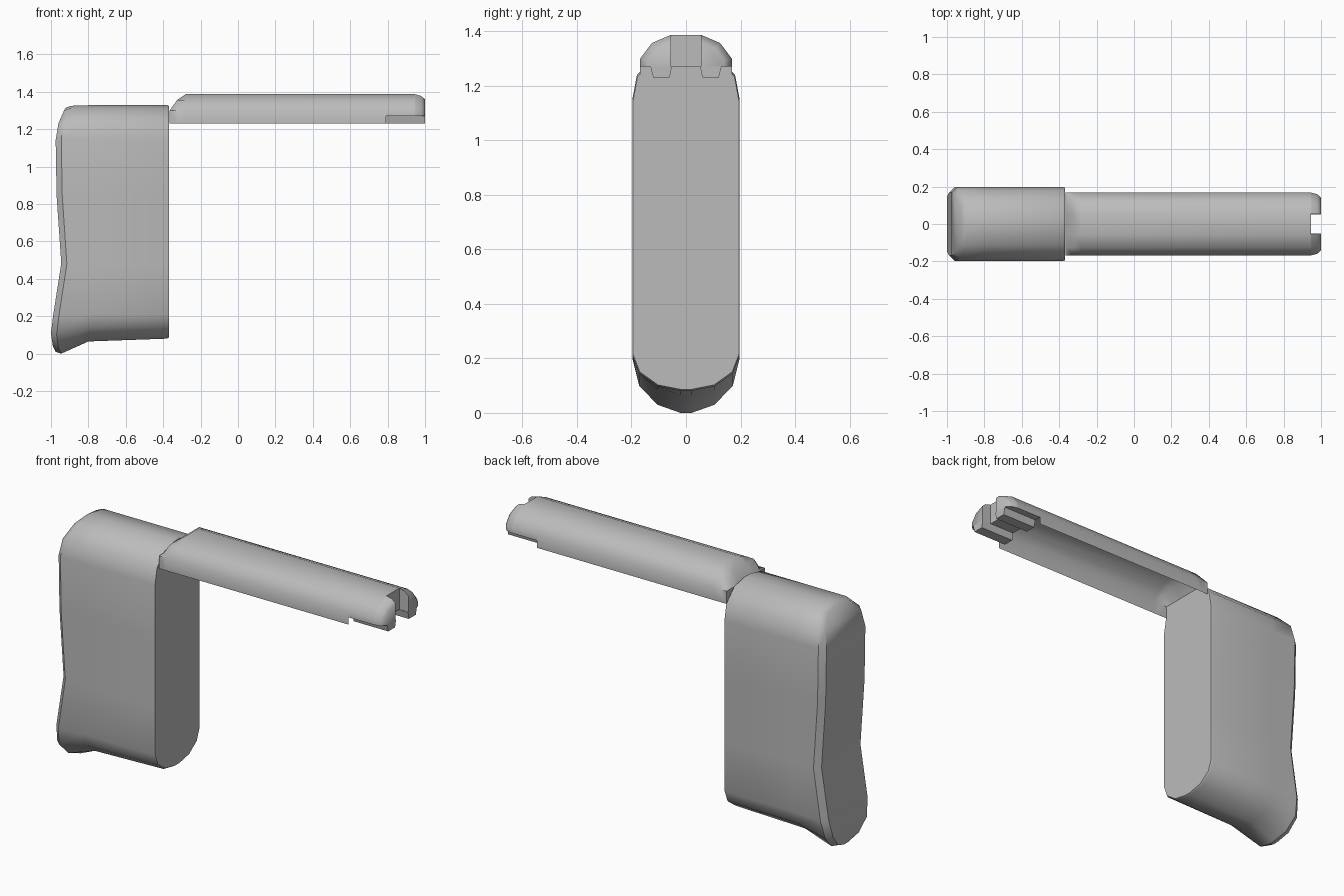
import bpy, bmesh, math

if "Cube" in bpy.data.objects:
    bpy.data.objects.remove(bpy.data.objects["Cube"])

grey = bpy.data.materials.new("plain_grey")
grey.diffuse_color = (0.5, 0.5, 0.5, 1)
grey.use_nodes = True
grey.node_tree.nodes["Principled BSDF"].inputs["Base Color"].default_value = grey.diffuse_color


def finish(name, bm, angle, recalc=True):
    if recalc:
        bmesh.ops.recalc_face_normals(bm, faces=bm.faces)
    me = bpy.data.meshes.new(name)
    bm.to_mesh(me)
    bm.free()
    me.materials.append(grey)
    ob = bpy.data.objects.new(name, me)
    bpy.context.collection.objects.link(ob)
    bpy.ops.object.select_all(action='DESELECT')
    bpy.context.view_layer.objects.active = ob
    ob.select_set(True)
    bpy.ops.object.shade_smooth_by_angle(angle=math.radians(angle))
    return ob


def mirrored(half):
    """Half section (x, y, z) from +y side, continued down the -y side."""
    return half + [(x, -y, z) for x, y, z in reversed(half)]


def loft(bm, halves, close_ring, caps):
    rings = [[bm.verts.new(p) for p in mirrored(h)] for h in halves]
    n = len(rings[0])
    for a, b in zip(rings, rings[1:]):
        for i in range(n if close_ring else n - 1):
            j = (i + 1) % n
            bm.faces.new((a[i], a[j], b[j], b[i]))
    # caps as strips across the width
    for k in caps:
        r = rings[k]
        for i in range(n // 2 - 1):
            bm.faces.new((r[i], r[i + 1], r[n - 2 - i], r[n - 1 - i]))
    bmesh.ops.remove_doubles(bm, verts=bm.verts, dist=0.0005)
    bmesh.ops.dissolve_degenerate(bm, edges=bm.edges, dist=0.0005)


# Grip: stadium section lofted from the flat front to the flared back
Y = [0.02, 0.105, 0.172, 0.197, 0.197, 0.197, 0.197, 0.18, 0.11, 0.02]
Z_FRONT = [0.08, 0.097, 0.145, 0.21, 0.48, 0.85, 1.15, 1.24, 1.31, 1.33]
Z_MID = [0.065, 0.085, 0.14, 0.21, 0.48, 0.85, 1.15, 1.24, 1.31, 1.328]
Z_BACK = [0.0, 0.03, 0.10, 0.20, 0.48, 0.85, 1.15, 1.24, 1.31, 1.325]
X_BACK = [-0.975, -0.99, -1.0, -0.988, -0.945, -0.97, -0.975, -0.96, -0.93, -0.92]
bm = bmesh.new()
front = [(-0.37, y * 0.985, 0.7 + (z - 0.7) * 0.99) for y, z in zip(Y, Z_FRONT)]
edge = [(-0.38, y, z) for y, z in zip(Y, Z_FRONT)]
mid = [(-0.8, y, z) for y, z in zip(Y, Z_MID)]
rim = [(x + 0.03, y, z) for x, y, z in zip(X_BACK, Y, Z_BACK)]
back = [(x, y * 0.86, 0.65 + (z - 0.65) * 0.985) for x, y, z in zip(X_BACK, Y, Z_BACK)]
loft(bm, [front, edge, mid, rim, back], True, [0, -1])
finish("grip", bm, 40)

# Slide cover: open-bottomed arch with a sloped, closed rear
ARCH = [(0.168, 1.23), (0.168, 1.30), (0.125, 1.357), (0.055, 1.387)]
bm = bmesh.new()
sections = [(-0.365, 1.30), (-0.325, 1.357), (-0.28, 1.39), (0.79, 1.39)]
halves = [[(x, y, min(z, top)) for y, z in ARCH] for x, top in sections]
loft(bm, halves, False, [0])
finish("slide_cover", bm, 40)

# Raised front section: the lower side walls are cut away here
bm = bmesh.new()
FRONT = [(0.055, 1.27), (0.168, 1.27)] + ARCH[1:]
loft(bm, [[(x, y, z) for y, z in FRONT] for x in (0.79, 0.945)], True, [0, 1])
finish("slide_front", bm, 40)

# Two rounded prongs either side of the sight notch, with feet below
for side, label in ((1, "left"), (-1, "right")):
    bm = bmesh.new()
    rings = []
    for x, s in ((0.945, 1.0), (0.98, 0.92), (1.0, 0.76)):
        ring = [(0.055 + (y - 0.055) * s, 1.27 + (z - 1.27) * s) for y, z in FRONT]
        rings.append([bm.verts.new((x, side * y, z)) for y, z in ring])
    for a, b in zip(rings, rings[1:]):
        for i in range(len(a)):
            j = (i + 1) % len(a)
            bm.faces.new((a[i], a[j], b[j], b[i]))
    bm.faces.new(rings[-1])
    finish(label + "_prong", bm, 50)

    bm = bmesh.new()
    foot = [(0.052, 1.27), (0.06, 1.23), (0.12, 1.23), (0.13, 1.27)]
    ends = [[bm.verts.new((x, side * y, z)) for y, z in foot] for x in (0.79, 1.0)]
    for i in range(4):
        j = (i + 1) % 4
        bm.faces.new((ends[0][i], ends[0][j], ends[1][j], ends[1][i]))
    for e in ends:
        bm.faces.new(e)
    finish(label + "_foot", bm, 30)
